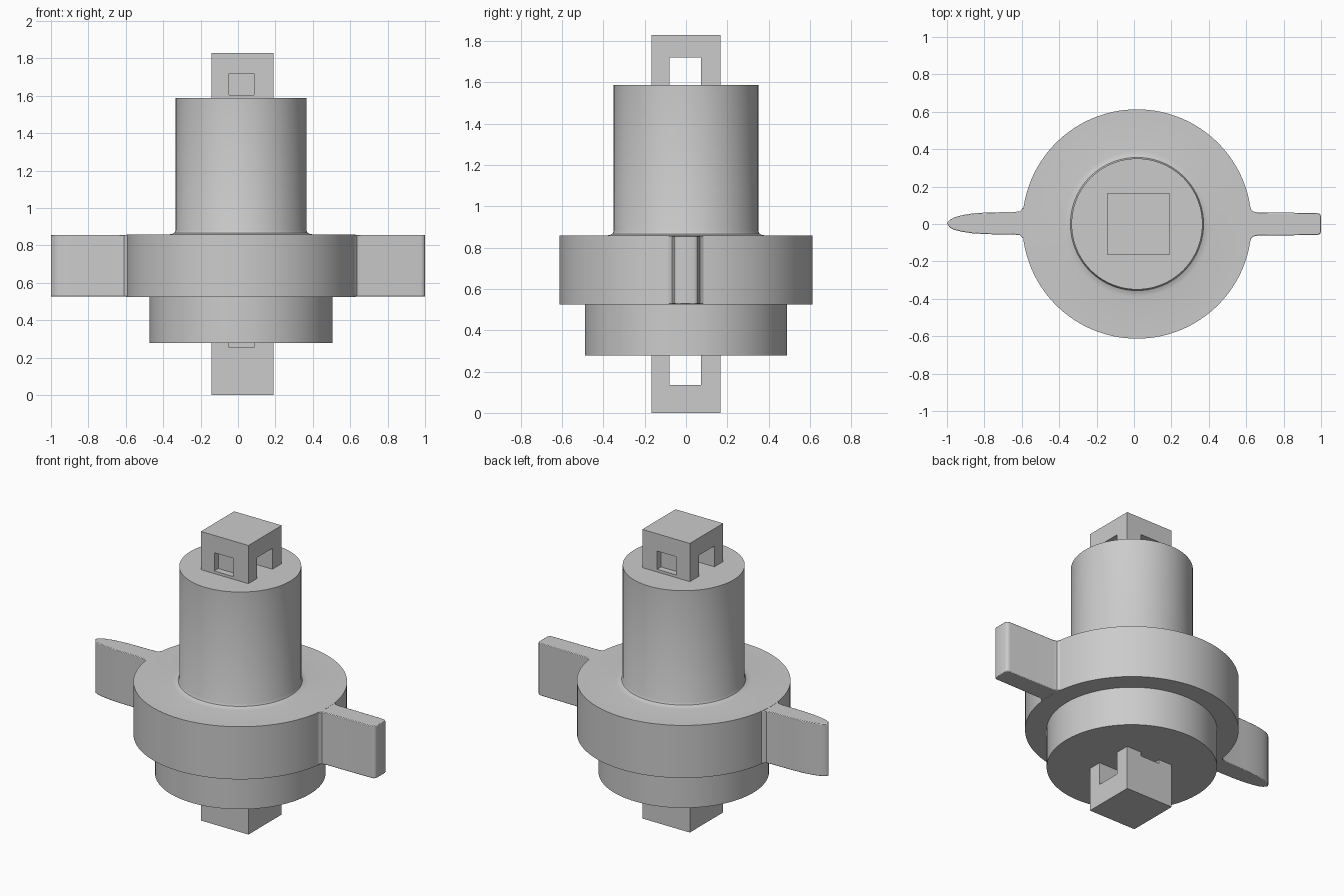
import bpy, bmesh, math

if "Cube" in bpy.data.objects:
    bpy.data.objects.remove(bpy.data.objects["Cube"])

CX = 0.016  # axis of the turned body


def finish(name, bm):
    bmesh.ops.recalc_face_normals(bm, faces=bm.faces)
    me = bpy.data.meshes.new(name)
    bm.to_mesh(me)
    bm.free()
    ob = bpy.data.objects.new(name, me)
    bpy.context.collection.objects.link(ob)
    return ob


def box(name, x0, x1, y0, y1, z0, z1):
    bm = bmesh.new()
    bmesh.ops.create_cube(bm, size=1)
    for v in bm.verts:
        v.co = ((x0 + x1) / 2 + v.co.x * (x1 - x0),
                (y0 + y1) / 2 + v.co.y * (y1 - y0),
                (z0 + z1) / 2 + v.co.z * (z1 - z0))
    return finish(name, bm)


def lathe(name, profile, steps=128):
    bm = bmesh.new()
    vs = [bm.verts.new((CX + r, 0, z)) for r, z in profile]
    es = [bm.edges.new(p) for p in zip(vs, vs[1:])]
    bmesh.ops.spin(bm, geom=vs + es, cent=(CX, 0, 0), axis=(0, 0, 1),
                   angle=2 * math.pi, steps=steps)
    bmesh.ops.remove_doubles(bm, verts=bm.verts, dist=1e-5)
    return finish(name, bm)


def plate(name, outline, z0, z1):
    bm = bmesh.new()
    f = bm.faces.new([bm.verts.new((x, y, z0)) for x, y in outline])
    ext = bmesh.ops.extrude_face_region(bm, geom=[f])
    for v in ext["geom"]:
        if isinstance(v, bmesh.types.BMVert):
            v.co.z = z1
    return finish(name, bm)


def smooth(ob):
    bpy.ops.object.select_all(action='DESELECT')
    ob.select_set(True)
    bpy.context.view_layer.objects.active = ob
    bpy.ops.object.shade_smooth_by_angle(angle=math.radians(35))


# Stepped round body: lower collar, wide ring, small fillet, upper barrel
body = lathe("round_body", [
    (0, 0.278), (0.489, 0.278), (0.489, 0.525), (0.613, 0.525), (0.613, 0.858),
    (0.39, 0.858), (0.37, 0.861), (0.356, 0.867), (0.35, 0.88),
    (0.35, 1.588), (0, 1.588)])
smooth(body)

# Left wing: rounded, tapering tip
upper = [(-0.5, 0.12), (-0.595, 0.085), (-0.61, 0.068), (-0.64, 0.064), (-0.78, 0.062),
         (-0.86, 0.057), (-0.92, 0.047), (-0.96, 0.036), (-0.985, 0.022)]
left = upper + [(-0.997, 0.01), (-1.0, 0.002)] + \
    [(x, -y * 0.88) for x, y in reversed(upper)]
left_wing = plate("left_wing", left, 0.526, 0.857)

# Right wing: blunt tip with small rounded corners
half = [(0.5, 0.12), (0.62, 0.088), (0.635, 0.068), (0.66, 0.062), (0.975, 0.059),
        (0.99, 0.056), (0.997, 0.049), (1.0, 0.04)]
right = half + [(x, -y) for x, y in reversed(half)]
right_wing = plate("right_wing", right, 0.526, 0.857)

for wing in (left_wing, right_wing):
    b = wing.modifiers.new("soft_edges", 'BEVEL')
    b.width, b.segments = 0.004, 2
    b.limit_method, b.angle_limit = 'ANGLE', math.radians(60)
    smooth(wing)

# Square post through the middle
post = box("square_post", -0.143, 0.19, -0.167, 0.166, 0, 1.83)

# Through slots along x, shallow pockets on front and back
cutters = []
for z0, z1 in ((0.135, 0.36), (1.5, 1.72)):
    cutters.append(box("slot_cutter", -0.4, 0.4, -0.08, 0.073, z0, z1))
for z0, z1 in ((0.253, 0.36), (1.605, 1.72)):
    for y in (-0.167, 0.166):
        cutters.append(box("pocket_cutter", -0.049, 0.086, y - 0.04, y + 0.04, z0, z1))
for c in cutters:
    m = post.modifiers.new("cut", 'BOOLEAN')
    m.operation, m.solver, m.object = 'DIFFERENCE', 'EXACT', c

# Bake the cuts and drop the cutters
deps = bpy.context.evaluated_depsgraph_get()
deps.update()
baked = bpy.data.meshes.new_from_object(post.evaluated_get(deps))
post.modifiers.clear()
post.data = baked
for c in cutters:
    bpy.data.objects.remove(c)
